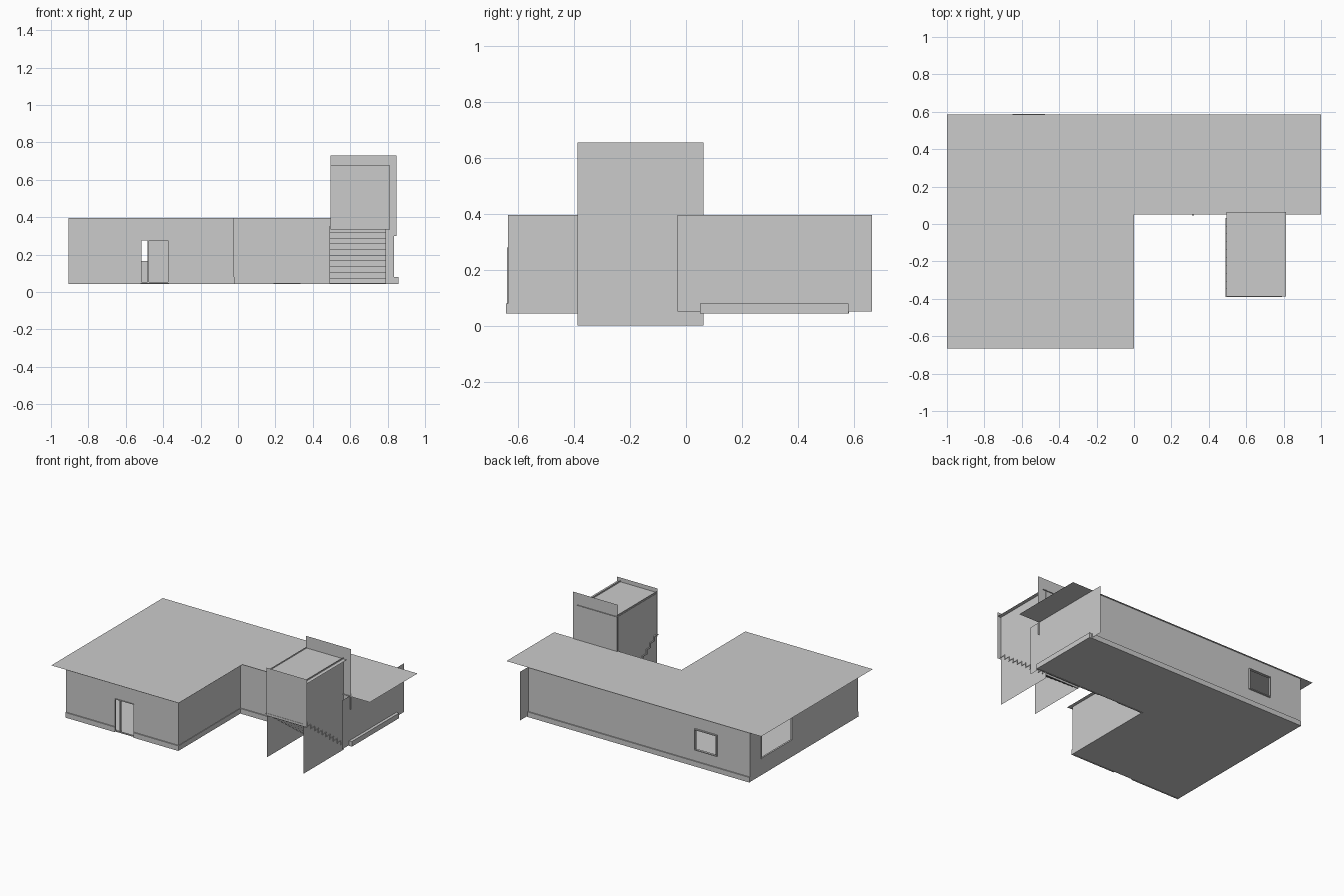
import bpy, bmesh
from mathutils import Vector

if "Cube" in bpy.data.objects:
    bpy.data.objects.remove(bpy.data.objects["Cube"])


def add_mesh(name, verts, faces):
    me = bpy.data.meshes.new(name)
    me.from_pydata(verts, [], faces)
    ob = bpy.data.objects.new(name, me)
    bpy.context.collection.objects.link(ob)
    return ob


def panel(name, axis, pos, u, v, holes=()):
    """Flat rectangle across an axis, with rectangular holes (u0, u1, v0, v1)."""
    us = sorted({*u, *[c for h in holes for c in h[:2]]})
    vs = sorted({*v, *[c for h in holes for c in h[2:]]})
    place = {'x': lambda a, b: (pos, a, b),
             'y': lambda a, b: (a, pos, b),
             'z': lambda a, b: (a, b, pos)}[axis]
    verts = [place(a, b) for b in vs for a in us]
    n, faces = len(us), []
    for j in range(len(vs) - 1):
        for i in range(n - 1):
            a, b = (us[i] + us[i + 1]) / 2, (vs[j] + vs[j + 1]) / 2
            if any(h[0] < a < h[1] and h[2] < b < h[3] for h in holes):
                continue
            k = j * n + i
            faces.append((k, k + 1, k + n + 1, k + n))
    return add_mesh(name, verts, faces)


def box(name, x, y, z):
    bm = bmesh.new()
    bmesh.ops.create_cube(bm, size=1)
    for vert in bm.verts:
        vert.co = Vector(r[0] if c < 0 else r[1] for c, r in zip(vert.co, (x, y, z)))
    me = bpy.data.meshes.new(name)
    bm.to_mesh(me)
    bm.free()
    ob = bpy.data.objects.new(name, me)
    bpy.context.collection.objects.link(ob)
    return ob


def frame(name, axis, d, u, v, t=0.006):
    """Four thin bars around an opening; d is the depth range on the axis."""
    bars = [((u[0], u[0] + t), v), ((u[1] - t, u[1]), v),
            (u, (v[0], v[0] + t)), (u, (v[1] - t, v[1]))]
    for i, (a, b) in enumerate(bars):
        if axis == 'x':
            box(f"{name}_{i}", d, a, b)
        else:
            box(f"{name}_{i}", a, d, b)


def l_slab(name, x0, x1, x2, y0, y1, y2, z):
    """L-shaped flat sheet."""
    pts = [(x0, y0), (x1, y0), (x1, y1), (x2, y1), (x2, y2), (x0, y2)]
    return add_mesh(name, [(x, y, z) for x, y in pts], [(0, 1, 2, 5), (2, 3, 4, 5)])


# Floor and flat roof
l_slab("floor", -0.905, -0.02, 0.835, -0.637, 0.055, 0.575, 0.046)
l_slab("roof", -1, 0, 1, -0.665, 0.05, 0.585, 0.397)

# House walls with openings
wall_z = (0.045, 0.395)
entry = (-0.52, -0.37, 0.05, 0.28)
back_window = (-0.65, -0.475, 0.16, 0.31)
side_window = (0.10, 0.45, 0.16, 0.335)
panel("front_wall", 'y', -0.635, (-0.905, -0.022), wall_z, [entry])
panel("left_wall", 'x', -0.905, (-0.637, 0.577), wall_z, [side_window])
panel("back_wall", 'y', 0.575, (-0.905, 0.835), wall_z, [back_window])
panel("courtyard_side_wall", 'x', -0.022, (-0.637, 0.06), (0.05, 0.395))
panel("courtyard_front_wall", 'y', 0.06, (-0.022, 0.835), wall_z)
panel("end_wall", 'x', 0.837, (-0.03, 0.665), (0.05, 0.395))

# Opening frames and entry divider
frame("back_window_frame", 'y', (0.57, 0.587), back_window[:2], back_window[2:])
frame("side_window_frame", 'x', (-0.907, -0.895), side_window[:2], side_window[2:])
frame("entry_frame", 'y', (-0.64, -0.628), entry[:2], entry[2:], 0.004)
box("entry_divider", (-0.483, -0.475), (-0.64, -0.628), (0.05, 0.28))

# Courtyard door
box("courtyard_door", (0.19, 0.335), (0.054, 0.06), (0.046, 0.29))
box("door_knob", (0.31, 0.32), (0.046, 0.054), (0.077, 0.085))

# Skirting along the wall bases
base_z = (0.044, 0.08)
box("skirting_front_left", (-0.905, -0.52), (-0.643, -0.635), base_z)
box("skirting_front_right", (-0.37, -0.02), (-0.643, -0.635), base_z)
box("skirting_back", (-0.905, 0.84), (0.575, 0.583), base_z)
box("skirting_courtyard_side", (-0.03, -0.018), (-0.643, 0.06), base_z)
box("skirting_courtyard_a", (-0.022, 0.19), (0.052, 0.06), base_z)
box("skirting_courtyard_b", (0.335, 0.84), (0.052, 0.06), base_z)
box("skirting_end", (0.837, 0.858), (0.05, 0.58), base_z)

# Stair tower panels and roof
panel("tower_right_wall", 'x', 0.786, (-0.388, 0.062), (0.0, 0.655))
panel("tower_left_wall", 'x', 0.499, (-0.388, 0.062), (0.04, 0.655))
panel("tower_front_wall", 'y', -0.388, (0.495, 0.812), (0.335, 0.675))
panel("tower_back_wall", 'y', 0.058, (0.495, 0.848), (0.30, 0.73))
panel("tower_roof", 'z', 0.645, (0.495, 0.812), (-0.388, 0.065))

# Zigzag stairs rising toward the front
steps, run, rise = 10, 0.042, 0.0305
profile = []
for i in range(steps):
    profile += [(0.03 - run * i, 0.045 + rise * i), (0.03 - run * i, 0.045 + rise * (i + 1))]
profile.append((-0.39, 0.045 + rise * steps))
stair_verts = [(x, y, z) for y, z in profile for x in (0.49, 0.79)]
stair_faces = [(2 * k, 2 * k + 1, 2 * k + 3, 2 * k + 2) for k in range(len(profile) - 1)]
stairs = add_mesh("stairs", stair_verts, stair_faces)
solid = stairs.modifiers.new("thickness", 'SOLIDIFY')
solid.thickness = 0.006
solid.offset = 0
